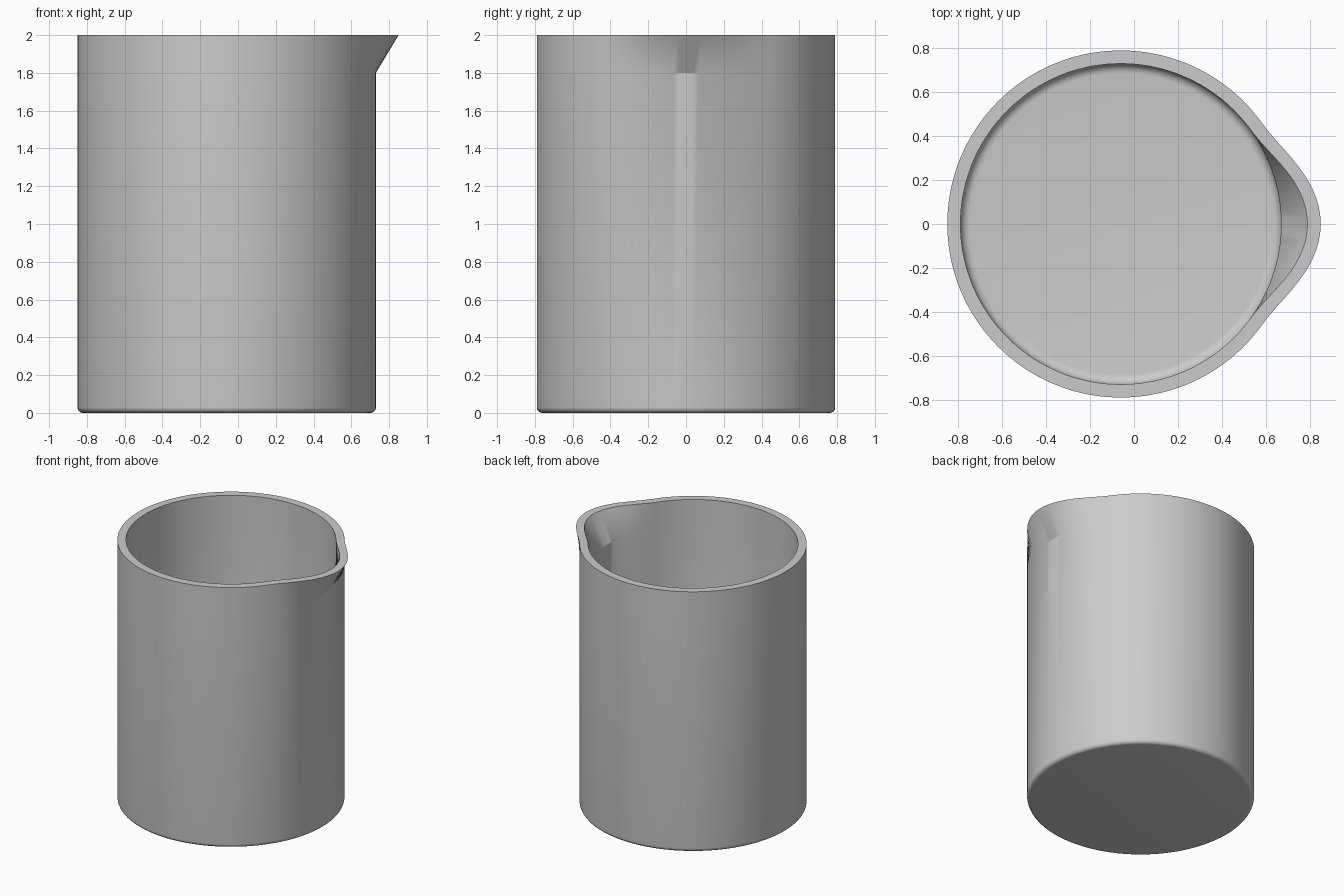
import bpy, bmesh, math

cube = bpy.data.objects.get("Cube")
if cube:
    bpy.data.objects.remove(cube, do_unlink=True)

SEGMENTS = 144
CENTRE_X = -0.06
OUTER, INNER = 0.79, 0.73
HEIGHT, SPOUT_BASE, FLOOR = 2.0, 1.8, 0.06
SPOUT_REACH, SPOUT_HALF_ANGLE = 0.12, math.radians(36)


def fillet(radius, z, size, steps=6):
    """Quarter-round from the flat bottom up into the wall."""
    arc = [math.pi / 2 * i / steps for i in range(steps + 1)]
    return [(radius - size + size * math.sin(a), z + size - size * math.cos(a)) for a in arc]


def spout(angle, z):
    """Outward push of the pouring lip."""
    if abs(angle) >= SPOUT_HALF_ANGLE or z <= SPOUT_BASE:
        return 0.0
    rise = (z - SPOUT_BASE) / (HEIGHT - SPOUT_BASE)
    return SPOUT_REACH * rise * (1 + math.cos(math.pi * angle / SPOUT_HALF_ANGLE)) / 2


# Wall profile: outside going up, then inside going down
outside = fillet(OUTER, 0, 0.03) + [(OUTER, SPOUT_BASE), (OUTER, HEIGHT)]
inside = fillet(INNER, FLOOR, 0.045) + [(INNER, SPOUT_BASE), (INNER, HEIGHT)]
profile = outside + inside[::-1]

# Sweep the profile around the axis
bm = bmesh.new()
angles = [2 * math.pi * i / SEGMENTS - math.pi for i in range(SEGMENTS)]
rings = []
for r, z in profile:
    rings.append([bm.verts.new((CENTRE_X + (r + spout(a, z)) * math.cos(a),
                                (r + spout(a, z)) * math.sin(a), z)) for a in angles])
for low, high in zip(rings, rings[1:]):
    for i in range(SEGMENTS):
        j = (i + 1) % SEGMENTS
        bm.faces.new((low[i], low[j], high[j], high[i]))

# Underside and inner floor
bm.faces.new(rings[0][::-1])
bm.faces.new(rings[-1])
bmesh.ops.recalc_face_normals(bm, faces=bm.faces[:])

mesh = bpy.data.meshes.new("beaker")
bm.to_mesh(mesh)
bm.free()
beaker = bpy.data.objects.new("beaker", mesh)
bpy.context.collection.objects.link(beaker)

# Plain grey material
grey = bpy.data.materials.new("light_grey")
grey.use_nodes = True
colour = (0.6, 0.6, 0.6, 1)
grey.diffuse_color = colour
grey.node_tree.nodes["Principled BSDF"].inputs["Base Color"].default_value = colour
mesh.materials.append(grey)

# Smooth walls with crisp rim edges
bpy.ops.object.select_all(action="DESELECT")
beaker.select_set(True)
bpy.context.view_layer.objects.active = beaker
bpy.ops.object.shade_smooth_by_angle(angle=math.radians(30))
